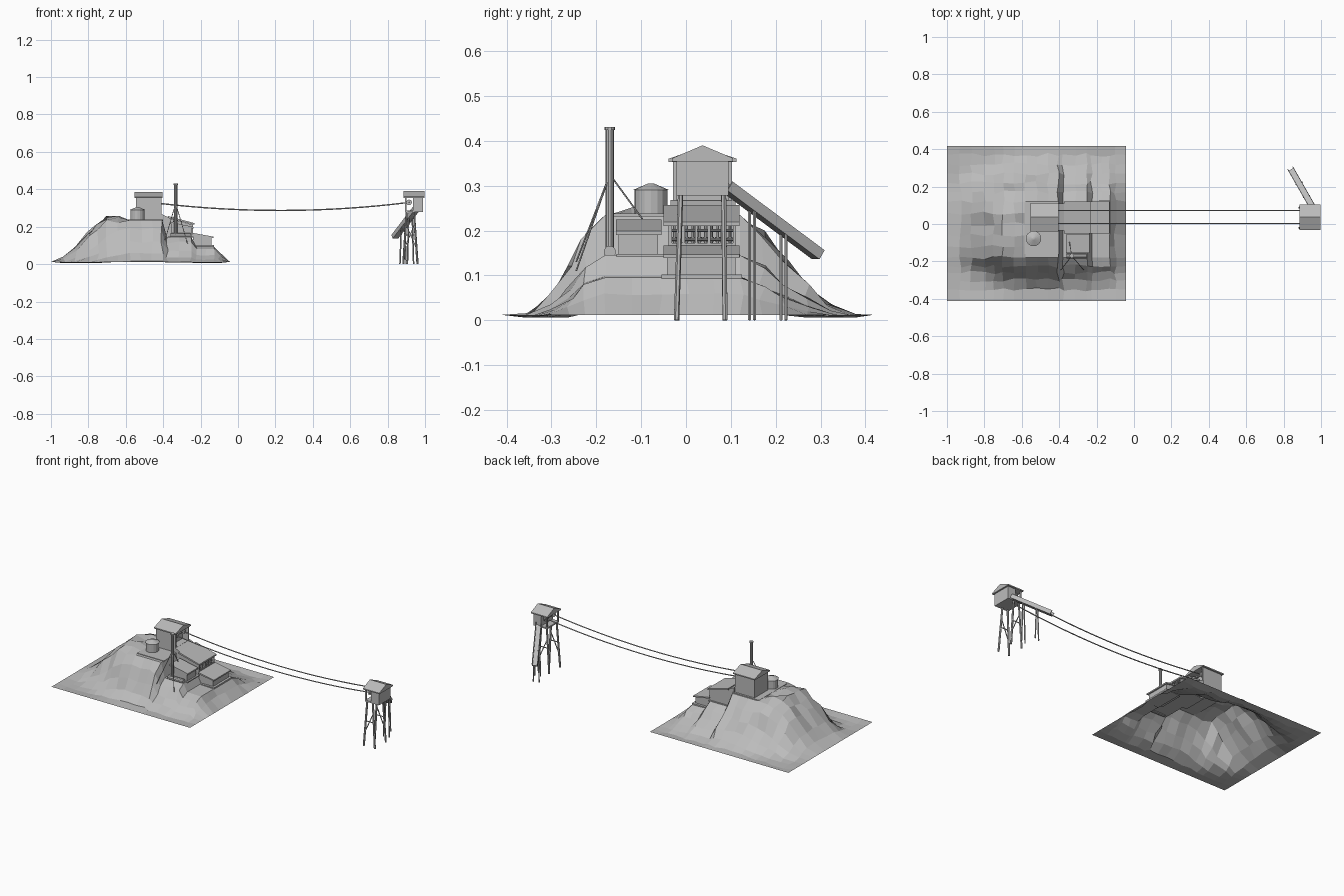
import bpy, bmesh, math, random
from mathutils import Vector, Matrix

if "Cube" in bpy.data.objects:
    bpy.data.objects.remove(bpy.data.objects["Cube"])

random.seed(4)
grey = bpy.data.materials.new("plain grey")
grey.diffuse_color = (0.5, 0.5, 0.5, 1)
grey.use_nodes = True
grey.node_tree.nodes["Principled BSDF"].inputs["Base Color"].default_value = grey.diffuse_color


def finish(name, bm):
    me = bpy.data.meshes.new(name)
    bm.to_mesh(me)
    bm.free()
    me.materials.append(grey)
    ob = bpy.data.objects.new(name, me)
    bpy.context.collection.objects.link(ob)
    return ob


def box(bm, x0, x1, y0, y1, z0, z1):
    m = Matrix.Translation(((x0 + x1) / 2, (y0 + y1) / 2, (z0 + z1) / 2))
    bmesh.ops.create_cube(bm, size=1, matrix=m @ Matrix.Diagonal((x1 - x0, y1 - y0, z1 - z0, 1)))


def beam(bm, a, b, r, n=4, r2=None):
    a, b = Vector(a), Vector(b)
    d = b - a
    m = Matrix.Translation((a + b) / 2) @ d.to_track_quat('Z', 'Y').to_matrix().to_4x4()
    if n == 4:
        m = m @ Matrix.Rotation(math.pi / 4, 4, 'Z')
    bmesh.ops.create_cone(bm, cap_ends=True, segments=n, radius1=r,
                          radius2=r if r2 is None else r2, depth=d.length, matrix=m)


def prism(bm, prof, lo, hi, axis):
    """Extrude a profile: (y, z) along x, or (x, z) along y."""
    put = (lambda p, t: (t, p[0], p[1])) if axis == 'x' else (lambda p, t: (p[0], t, p[1]))
    A = [bm.verts.new(put(p, lo)) for p in prof]
    B = [bm.verts.new(put(p, hi)) for p in prof]
    n = len(prof)
    fs = [bm.faces.new(A), bm.faces.new(B[::-1])]
    fs += [bm.faces.new((A[i], B[i], B[(i + 1) % n], A[(i + 1) % n])) for i in range(n)]
    bmesh.ops.recalc_face_normals(bm, faces=fs)


def gable_roof(bm, x0, x1, yc, half, eave, top, t=0.007):
    prism(bm, [(yc - half, eave - t), (yc + half, eave - t), (yc + half, eave), (yc, top),
               (yc - half, eave)], x0, x1, 'x')


def lerp(table, v):
    for (a, p), (b, q) in zip(table, table[1:]):
        if v <= b:
            return p + (q - p) * (v - a) / (b - a)
    return table[-1][1]


# Hill: stepped ridge profile along x times a cross-section along y
ridge = [(-1, .012), (-.93, .04), (-.87, .09), (-.8, .165), (-.75, .205), (-.7, .245), (-.62, .245),
         (-.58, .235), (-.405, .235), (-.38, .145), (-.25, .145), (-.225, .098), (-.13, .095),
         (-.1, .058), (-.043, .012)]
across = [(-.412, .03), (-.35, .07), (-.3, .25), (-.26, .5), (-.225, .8), (-.18, 1), (.12, 1),
          (.17, .82), (.22, .55), (.27, .33), (.3, .2), (.35, .07), (.418, .03)]
xs = [-1, -.93, -.87, -.8, -.75, -.7, -.64, -.58, -.52, -.46, -.405, -.38, -.315, -.25, -.225,
      -.175, -.13, -.1, -.043]
ys = [-.412, -.35, -.3, -.26, -.225, -.18, -.12, -.06, 0, .06, .12, .17, .22, .27, .32, .37, .418]
bm = bmesh.new()
grid = []
for i, x in enumerate(xs):
    row = []
    for j, y in enumerate(ys):
        edge = i in (0, len(xs) - 1) or j in (0, len(ys) - 1)
        flat = -.6 < x < -.1 and -.19 < y < .13
        narrow = 1 + .8 * max(0, -.58 - x)  # the far end rounds off
        z = max(.012 if edge else .006, lerp(ridge, x) * lerp(across, y * narrow))
        k = 0 if edge or flat else 1
        z += k * random.uniform(-.06, .06) * z
        jx, jy = k * random.uniform(-.008, .008), k * random.uniform(-.01, .01)
        row.append(bm.verts.new((x + jx, y + jy, z)))
    grid.append(row)
for i in range(len(xs) - 1):
    for j in range(len(ys) - 1):
        bm.faces.new((grid[i][j], grid[i + 1][j], grid[i + 1][j + 1], grid[i][j + 1]))
finish("hill", bm)

# Floor slabs on the terraces
bm = bmesh.new()
box(bm, -.585, -.40, -.16, .115, .231, .238)
box(bm, -.375, -.238, -.155, .12, .141, .148)
box(bm, -.222, -.128, -.055, .125, .093, .102)
finish("terrace_floors", bm)

# Upper station: solid rear, cable bay open to +x
YC = .037
bm = bmesh.new()
box(bm, -.546, -.45, YC - .066, YC + .066, .236, .354)
for s in (-1, 1):
    box(bm, -.45, -.41, YC + s * .062 - .004, YC + s * .062 + .004, .236, .354)
box(bm, -.45, -.408, YC - .066, YC + .066, .236, .268)
gable_roof(bm, -.553, -.403, YC, .076, .36, .386)
finish("upper_station", bm)

# Ore bin between upper station and mill
bm = bmesh.new()
prism(bm, [(-.41, .145), (-.36, .145), (-.36, .245), (-.41, .268)], -.035, .11, 'y')
finish("ore_bin", bm)

# Mill with a sloping roof and an open front
bm = bmesh.new()
prism(bm, [(-.365, .144), (-.29, .144), (-.29, .224), (-.365, .244)], -.04, .112, 'y')
for y in (-.04, .108):
    prism(bm, [(-.29, .144), (-.24, .144), (-.24, .21), (-.29, .224)], y, y + .004, 'y')
box(bm, -.246, -.24, -.04, .112, .144, .172)
prism(bm, [(-.375, .247), (-.232, .21), (-.232, .219), (-.375, .257)], -.05, .119, 'y')
finish("mill", bm)

# Stamps in the mill front
bm = bmesh.new()
for i in range(6):
    y = -.034 + i * .0284
    box(bm, -.248, -.24, y - .003, y + .003, .165, .214)
for i in range(10):
    y = -.026 + i * .0138
    beam(bm, (-.262, y, .148), (-.262, y, .212), .003, 6)
    beam(bm, (-.262, y, .175), (-.262, y, .185), .006, 6)
for z in (.18, .2):
    beam(bm, (-.254, -.036, z), (-.254, .11, z), .003, 6)
finish("stamps", bm)

# Lower shed
bm = bmesh.new()
prism(bm, [(-.24, .098), (-.142, .098), (-.142, .142), (-.24, .16)], -.042, .11, 'y')
prism(bm, [(-.243, .159), (-.132, .139), (-.132, .147), (-.243, .167)], -.05, .119, 'y')
finish("lower_shed", bm)

# Boiler house
bm = bmesh.new()
prism(bm, [(-.355, .144), (-.248, .144), (-.248, .194), (-.355, .215)], -.15, -.062, 'y')
prism(bm, [(-.363, .215), (-.238, .19), (-.238, .199), (-.363, .225)], -.156, -.055, 'y')
finish("boiler_house", bm)

# Water tank with a conical lid
bm = bmesh.new()
beam(bm, (-.537, -.078, .236), (-.537, -.078, .29), .037, 16)
beam(bm, (-.537, -.078, .29), (-.537, -.078, .305), .041, 16, 0.006)
finish("water_tank", bm)

# Boiler and chimney with guy wires
bm = bmesh.new()
beam(bm, (-.36, -.17, .152), (-.255, -.17, .152), .014, 10)
beam(bm, (-.333, -.17, .15), (-.333, -.17, .43), .009, 10)
beam(bm, (-.333, -.17, .424), (-.333, -.17, .431), .012, 10)
finish("chimney", bm)
bm = bmesh.new()
for end in ((-.27, -.245, .11), (-.39, -.245, .13), (-.345, -.097, .225)):
    beam(bm, (-.333, -.17, .325), end, .002, 5)
finish("guy_wires", bm)

# Sagging tram cables
bm = bmesh.new()
for y in (.003, .072):
    pts = []
    for i in range(17):
        t = i / 16
        pts.append((-.43 + 1.345 * t, y, .326 + .004 * t - .164 * t * (1 - t)))
    for a, b in zip(pts, pts[1:]):
        beam(bm, a, b, .0035, 6)
finish("cables", bm)

# Cable wheels at each end
bm = bmesh.new()
for x, z in ((-.43, .326), (.915, .33)):
    for y in (.003, .072):
        beam(bm, (x, y - .005, z), (x, y + .005, z), .015, 12)
    beam(bm, (x, -.02, z), (x, .095, z), .004, 6)
finish("cable_wheels", bm)

# Lower station cabin: solid rear, open bay towards the hill
bm = bmesh.new()
box(bm, .935, .988, YC - .058, YC + .058, .283, .356)
box(bm, .893, .988, YC - .058, YC + .058, .278, .287)
for y in (YC - .054, YC + .054):
    box(bm, .893, .901, y - .004, y + .004, .283, .356)
gable_roof(bm, .885, .998, YC, .068, .361, .39)
finish("lower_station", bm)

# Trestle legs and bracing
bm = bmesh.new()
foot = {(i, j): Vector(((.884, .96)[i], (-.021, .087)[j], 0)) for i in (0, 1) for j in (0, 1)}
head = {(i, j): Vector(((.902, .94)[i], (-.012, .084)[j], .283)) for i in (0, 1) for j in (0, 1)}
for k in foot:
    beam(bm, foot[k], head[k], .006, 6)
ring = [(0, 0), (1, 0), (1, 1), (0, 1)]
for a, b in zip(ring, ring[1:] + ring[:1]):
    if a[1] == b[1]:
        beam(bm, foot[a].lerp(head[a], .3), foot[b].lerp(head[b], .75), .003)
        beam(bm, foot[a].lerp(head[a], .55), foot[b].lerp(head[b], .55), .003)
finish("trestle", bm)

# Ore chute: open trough with bents
top, end = Vector((.955, .09, .299)), Vector((.838, .295, .146))
d = (end - top).normalized()
side = d.cross(Vector((0, 0, 1))).normalized()
up = side.cross(d)
rot = Matrix((side, d, up)).transposed().to_4x4()
bm = bmesh.new()
L = (end - top).length
box(bm, -.016, .016, 0, L, -.012, -.006)
for s in (-1, 1):
    box(bm, s * .015 - .002, s * .015 + .002, 0, L, -.012, .012)
bmesh.ops.transform(bm, matrix=Matrix.Translation(top) @ rot, verts=bm.verts)
for t in (.28, .62):
    p = top.lerp(end, t)
    for s in (-1, 1):
        q = p + side * s * .011
        beam(bm, (q.x + side.x * s * .008, q.y, 0), (q.x, q.y, q.z - .008), .004, 6)
finish("ore_chute", bm)
